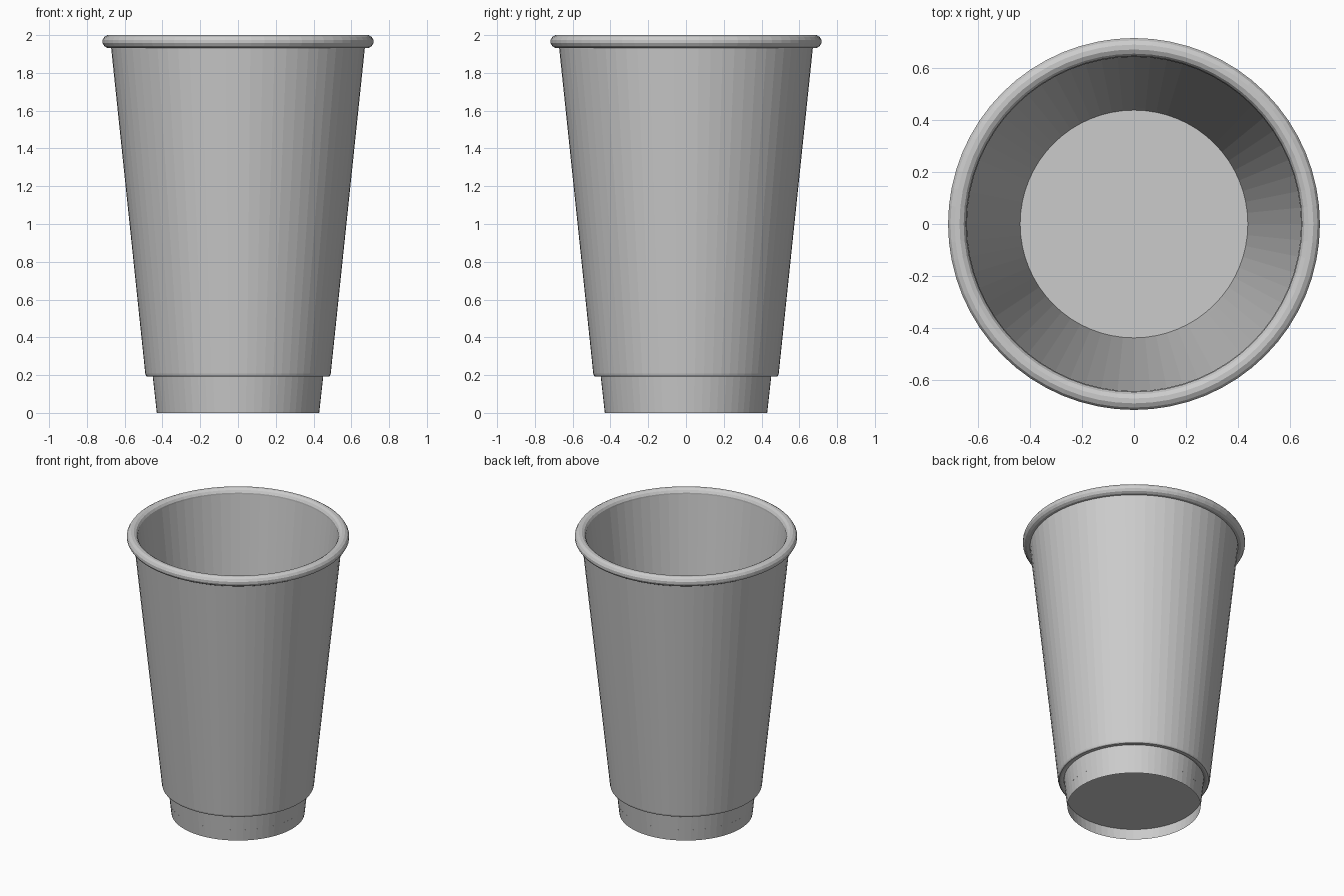
import bpy, bmesh
from math import cos, sin, pi

if "Cube" in bpy.data.objects:
    bpy.data.objects.remove(bpy.data.objects["Cube"])

SEGMENTS = 64


def lathe(name, profile, closed=False):
    """Revolve a (radius, height) profile around z; radius 0 makes a pole."""
    bm = bmesh.new()
    rings = []
    for r, z in profile:
        if r == 0:
            rings.append([bm.verts.new((0, 0, z))] * SEGMENTS)
        else:
            rings.append([bm.verts.new((r * cos(2 * pi * i / SEGMENTS),
                                        r * sin(2 * pi * i / SEGMENTS), z))
                          for i in range(SEGMENTS)])
    pairs = list(zip(rings, rings[1:]))
    if closed:
        pairs.append((rings[-1], rings[0]))
    for a, b in pairs:
        for i in range(SEGMENTS):
            j = (i + 1) % SEGMENTS
            bm.faces.new(dict.fromkeys((a[i], a[j], b[j], b[i])))
    bmesh.ops.recalc_face_normals(bm, faces=bm.faces)
    mesh = bpy.data.meshes.new(name)
    bm.to_mesh(mesh)
    bm.free()
    obj = bpy.data.objects.new(name, mesh)
    bpy.context.collection.objects.link(obj)
    return obj


# Inner cup: thin tapered wall running down to the foot
lathe("inner_wall", [(0.43, 0.0), (0.451, 0.19), (0.646, 1.965)])

# Recessed floor, leaving a hollow under the foot
lathe("floor", [(0, 0.08), (0.439, 0.08)])

# Outer sleeve with a rolled lower edge tucked against the inner wall
lathe("outer_sleeve", [(0.452, 0.197), (0.470, 0.192), (0.482, 0.193),
                       (0.488, 0.198), (0.491, 0.208), (0.674, 1.955)])

# Rolled lip
lathe("rolled_lip", [(0.682 + 0.036 * cos(2 * pi * k / 12 + pi / 12),
                      1.966 + 0.035 * sin(2 * pi * k / 12 + pi / 12))
                     for k in range(12)], closed=True)
